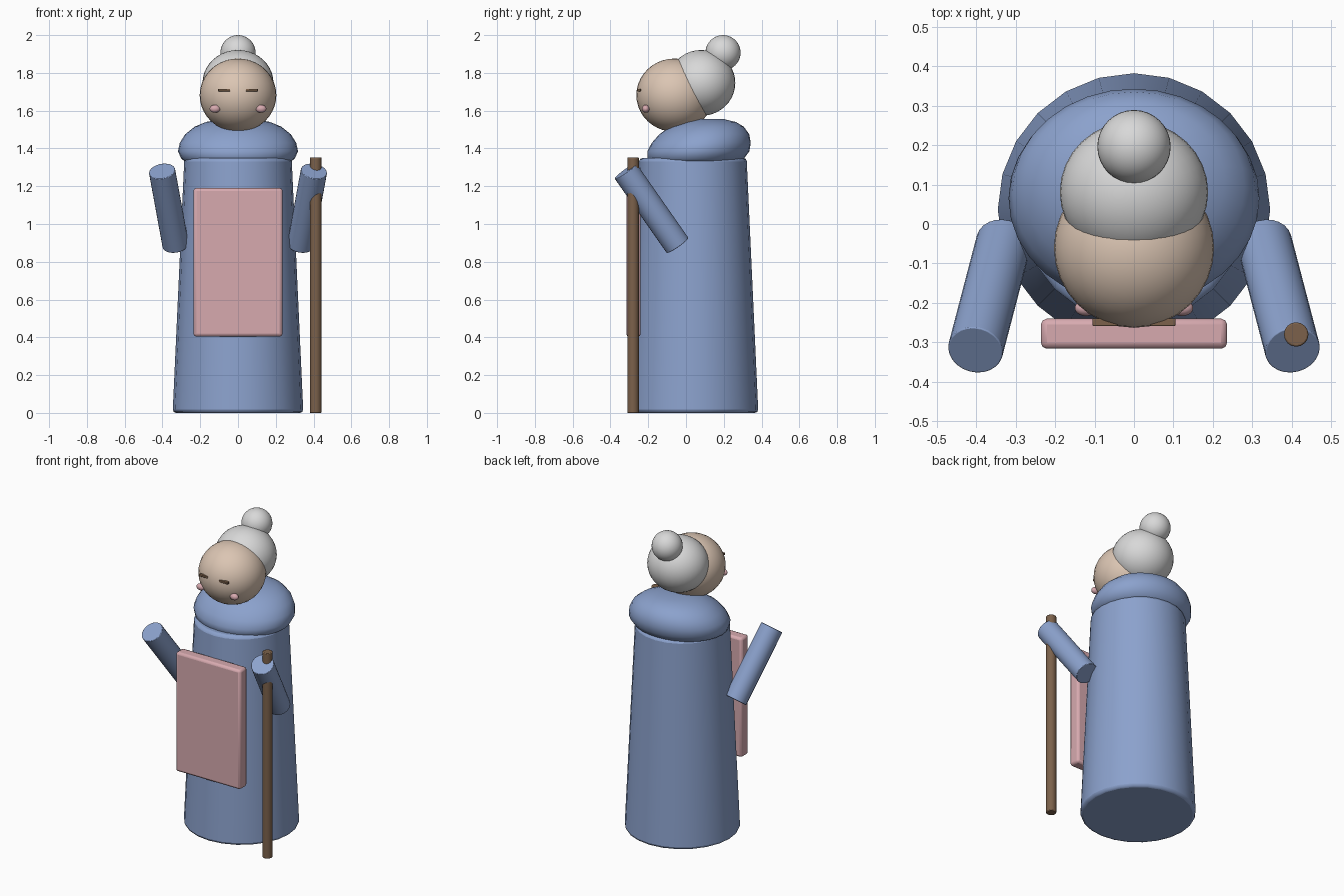
import bpy, bmesh, math
from mathutils import Vector

cube = bpy.data.objects.get("Cube")
if cube:
    bpy.data.objects.remove(cube, do_unlink=True)


def material(name, rgb):
    m = bpy.data.materials.new(name)
    m.use_nodes = True
    m.diffuse_color = (*rgb, 1)
    m.node_tree.nodes["Principled BSDF"].inputs["Base Color"].default_value = (*rgb, 1)
    return m


BLUE = material("dusty blue cloth", (0.26, 0.36, 0.61))
PINK = material("soft pink", (0.68, 0.40, 0.43))
SKIN = material("warm skin", (0.71, 0.56, 0.45))
GREY = material("silver hair", (0.69, 0.69, 0.69))
BROWN = material("brown wood", (0.20, 0.12, 0.07))


def finish(name, bm, mat, bevel=0, segments=2, angle=35):
    bmesh.ops.recalc_face_normals(bm, faces=bm.faces)
    mesh = bpy.data.meshes.new(name)
    bm.to_mesh(mesh)
    bm.free()
    mesh.materials.append(mat)
    obj = bpy.data.objects.new(name, mesh)
    bpy.context.collection.objects.link(obj)
    if bevel:
        mod = obj.modifiers.new("soft edges", "BEVEL")
        mod.width = bevel
        mod.segments = segments
        mod.limit_method = "ANGLE"
    bpy.ops.object.select_all(action="DESELECT")
    obj.select_set(True)
    bpy.context.view_layer.objects.active = obj
    bpy.ops.object.shade_smooth_by_angle(angle=math.radians(angle))
    return obj


def ball(name, center, radii, mat):
    bm = bmesh.new()
    bmesh.ops.create_uvsphere(bm, u_segments=32, v_segments=20, radius=1)
    bmesh.ops.scale(bm, vec=radii, verts=bm.verts)
    bmesh.ops.translate(bm, vec=center, verts=bm.verts)
    return finish(name, bm, mat, angle=60)


def box(name, center, size, mat, bevel):
    bm = bmesh.new()
    bmesh.ops.create_cube(bm, size=1)
    bmesh.ops.scale(bm, vec=size, verts=bm.verts)
    bmesh.ops.translate(bm, vec=center, verts=bm.verts)
    return finish(name, bm, mat, bevel)


def rod(name, start, end, r1, r2, mat, sides=24, bevel=0.0):
    start, end = Vector(start), Vector(end)
    axis = end - start
    bm = bmesh.new()
    bmesh.ops.create_cone(bm, cap_ends=True, segments=sides, radius1=r1,
                          radius2=r2, depth=axis.length)
    bmesh.ops.rotate(bm, verts=bm.verts,
                     matrix=Vector((0, 0, 1)).rotation_difference(axis).to_matrix())
    bmesh.ops.translate(bm, vec=(start + end) / 2, verts=bm.verts)
    return finish(name, bm, mat, bevel)


# Robe
rod("robe", (0, 0.037, 0), (0, 0.037, 1.35), 0.346, 0.284, BLUE, bevel=0.018)

# Shawl: a domed lathe, leaning back toward the top
profile = [(0.20, 1.32), (0.27, 1.325), (0.30, 1.345), (0.318, 1.385),
           (0.308, 1.43), (0.28, 1.475), (0.23, 1.515), (0.17, 1.54), (0.09, 1.555)]
bm = bmesh.new()
rings = []
SIDES = 32
for r, z in profile:
    rings.append([bm.verts.new((r * math.cos(a),
                                0.85 * r * math.sin(a) + 0.06 + 0.35 * (z - 1.37), z))
                  for a in (math.tau * i / SIDES for i in range(SIDES))])
for low, high in zip(rings, rings[1:]):
    for i in range(SIDES):
        j = (i + 1) % SIDES
        bm.faces.new((low[i], low[j], high[j], high[i]))
bm.faces.new(rings[0])
bm.faces.new(rings[-1])
finish("shawl", bm, BLUE, angle=60)

# Head and hair
ball("head", (0, -0.06, 1.682), (0.203, 0.203, 0.194), SKIN)
ball("hair", (0, 0.081, 1.747), (0.188, 0.18, 0.174), GREY)
ball("hair_bun", (0, 0.196, 1.907), (0.093, 0.093, 0.093), GREY)

# Apron
box("apron", (0, -0.278, 0.797), (0.472, 0.076, 0.786), PINK, 0.015)

# Paired parts
for side, s in (("left", 1), ("right", -1)):
    rod(side + "_arm", (s * 0.33, -0.045, 0.887), (s * 0.402, -0.32, 1.28),
        0.07, 0.07, BLUE, bevel=0.003)
    box(side + "_closed_eye", (s * 0.073, -0.249, 1.709), (0.064, 0.02, 0.014), BROWN, 0.003)
    ball(side + "_cheek", (s * 0.122, -0.213, 1.61), (0.028, 0.02, 0.021), PINK)

# Walking stick
rod("walking_stick", (0.411, -0.28, 0), (0.411, -0.28, 1.352), 0.031, 0.031, BROWN,
    sides=16, bevel=0.004)
